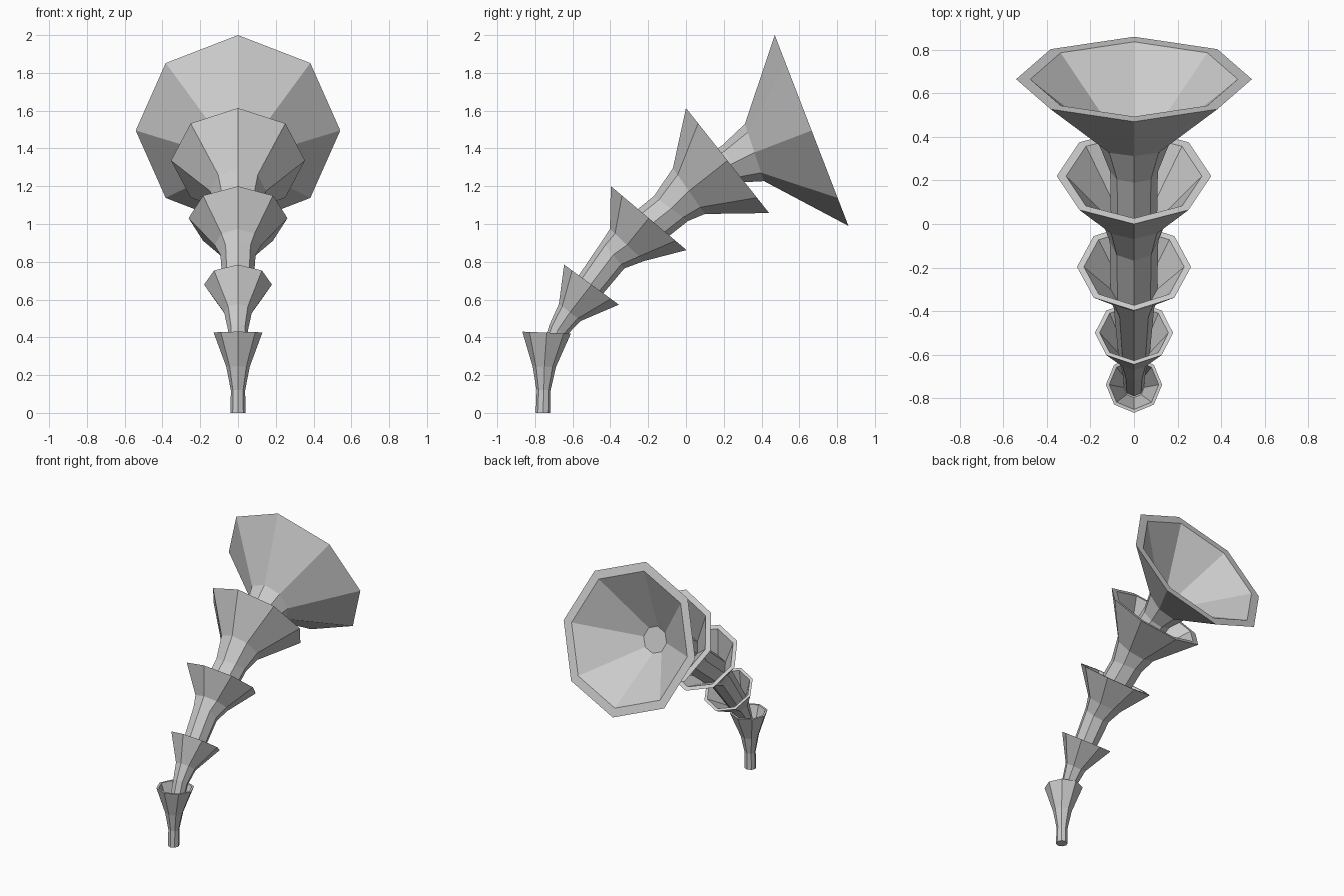
import bpy, bmesh, math
from mathutils import Vector

if "Cube" in bpy.data.objects:
    bpy.data.objects.remove(bpy.data.objects["Cube"])

SIDES = 8
LIP = 0.12  # wall thickness as a share of the rim radius

# Each trumpet: upper and lower (y, z) of its stem start, stem end, cup base and rim
TRUMPETS = {
    "root_trumpet": [(-.797, 0, -.718, 0), (-.792, .12, -.716, .12),
                     (-.813, .247, -.688, .243), (-.867, .43, -.609, .42)],
    "second_trumpet": [(-.79, .255, -.70, .235), (-.72, .471, -.635, .407),
                       (-.672, .577, -.556, .487), (-.645, .785, -.355, .573)],
    "third_trumpet": [(-.672, .573, -.556, .492), (-.445, .908, -.326, .765),
                      (-.402, .974, -.222, .804), (-.397, 1.2, .003, .862)],
    "fourth_trumpet": [(-.39, .97, -.25, .81), (-.169, 1.148, .011, 1.016),
                       (-.069, 1.296, .1, 1.053), (0, 1.614, .44, 1.058)],
    "end_trumpet": [(-.045, 1.26, .075, 1.085), (.19, 1.415, .29, 1.22),
                    (.312, 1.53, .413, 1.227), (.47, 2, .86, .99)],
}


def add_ring(bm, pts, inset=0.0):
    """Octagon whose upper and lower corners lie on the centre plane."""
    top, low = Vector((0, pts[0], pts[1])), Vector((0, pts[2], pts[3]))
    centre, up = (top + low) / 2, (top - low) / 2
    side = Vector((up.length, 0, 0))
    scale = 1 - inset / up.length
    ring = []
    for i in range(SIDES):
        a = 2 * math.pi * i / SIDES
        ring.append(bm.verts.new(centre + (up * math.cos(a) + side * math.sin(a)) * scale))
    return ring


def make_trumpet(name, profile):
    bm = bmesh.new()
    rim = profile[3]
    wall = LIP * math.hypot(rim[0] - rim[2], rim[1] - rim[3]) / 2
    # Outer skin, then flat lip, then straight inner wall down to the floor
    rings = [add_ring(bm, p) for p in profile]
    rings += [add_ring(bm, rim, wall), add_ring(bm, profile[2], wall)]
    for a, b in zip(rings, rings[1:]):
        for i in range(SIDES):
            j = (i + 1) % SIDES
            bm.faces.new((a[i], a[j], b[j], b[i]))
    bm.faces.new(rings[0])
    bm.faces.new(rings[-1])
    bmesh.ops.recalc_face_normals(bm, faces=bm.faces[:])
    mesh = bpy.data.meshes.new(name)
    bm.to_mesh(mesh)
    bm.free()
    bpy.context.collection.objects.link(bpy.data.objects.new(name, mesh))


for name, profile in TRUMPETS.items():
    make_trumpet(name, profile)
